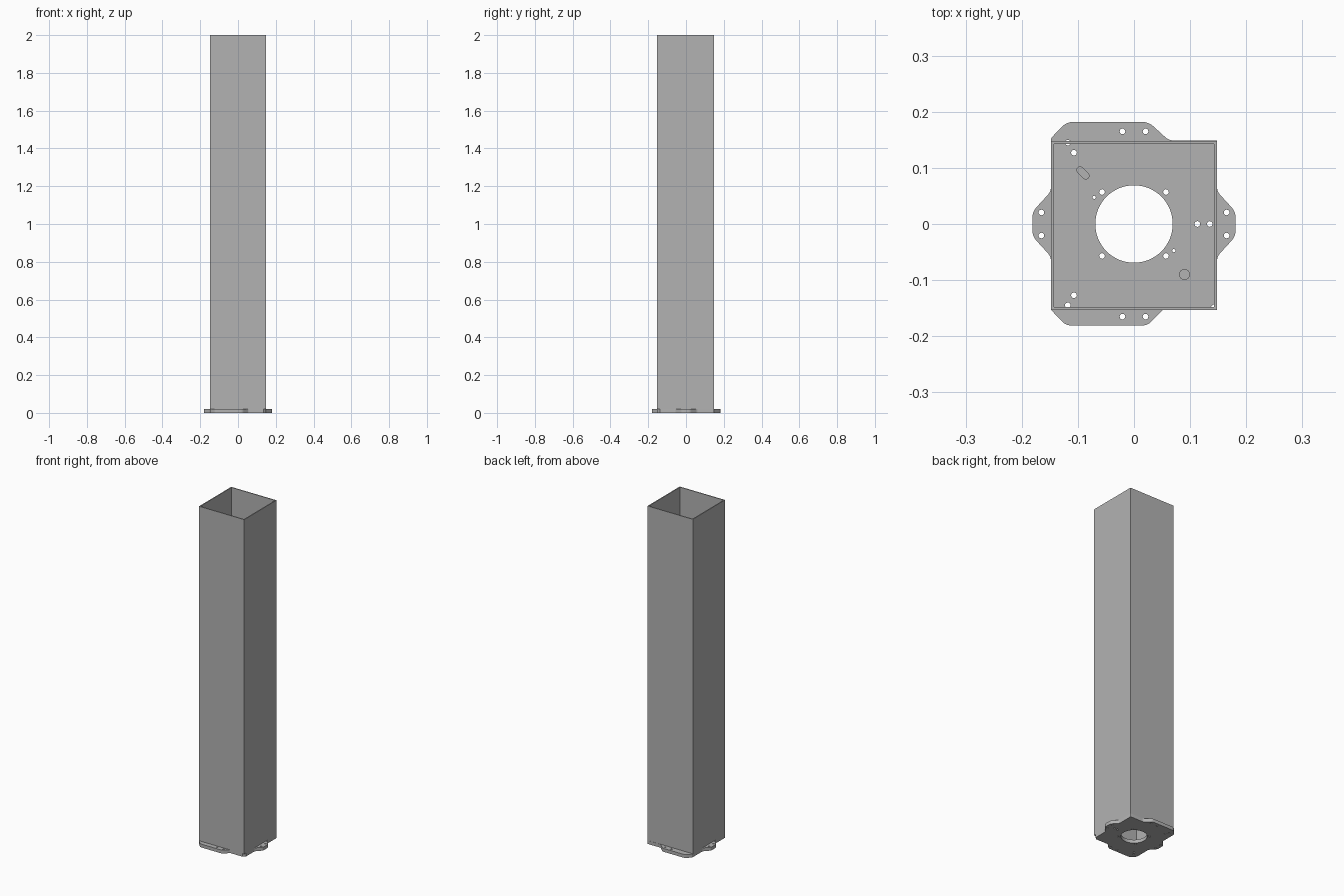
import bpy, bmesh, math
from mathutils import Vector

if "Cube" in bpy.data.objects:
    bpy.data.objects.remove(bpy.data.objects["Cube"])

steel = bpy.data.materials.new("grey steel")
steel.diffuse_color = (0.45, 0.45, 0.45, 1)
steel.use_nodes = True
steel.node_tree.nodes["Principled BSDF"].inputs["Base Color"].default_value = steel.diffuse_color


def finish(bm, name):
    bmesh.ops.recalc_face_normals(bm, faces=bm.faces)
    me = bpy.data.meshes.new(name)
    bm.to_mesh(me)
    bm.free()
    me.materials.append(steel)
    ob = bpy.data.objects.new(name, me)
    bpy.context.collection.objects.link(ob)
    return ob


def prism(bm, pts, z0, z1):
    """Extrude a closed 2D outline between two heights."""
    lo = [bm.verts.new((p[0], p[1], z0)) for p in pts]
    hi = [bm.verts.new((p[0], p[1], z1)) for p in pts]
    bm.faces.new(lo[::-1])
    bm.faces.new(hi)
    for i in range(len(pts)):
        j = (i + 1) % len(pts)
        bm.faces.new((lo[i], lo[j], hi[j], hi[i]))


def circle(x, y, r, n=20):
    return [(x + r * math.cos(2 * math.pi * i / n),
             y + r * math.sin(2 * math.pi * i / n)) for i in range(n)]


def slot(x, y, length, r, angle, n=8):
    """Rounded slot outline."""
    pts = []
    for end in (0, math.pi):
        cx = x + length / 2 * math.cos(angle + end)
        cy = y + length / 2 * math.sin(angle + end)
        for i in range(n + 1):
            a = angle + end - math.pi / 2 + math.pi * i / n
            pts.append((cx + r * math.cos(a), cy + r * math.sin(a)))
    return pts


def rounded(corners, n=4):
    """Round outline corners given as (x, y, setback)."""
    out = []
    for i, (x, y, d) in enumerate(corners):
        p = Vector((x, y))
        if d == 0:
            out.append(p)
            continue
        a = p + (Vector(corners[i - 1][:2]) - p).normalized() * d
        b = p + (Vector(corners[(i + 1) % len(corners)][:2]) - p).normalized() * d
        for k in range(n + 1):
            t = k / n
            out.append(a * (1 - t) ** 2 + p * 2 * t * (1 - t) + b * t * t)
    return out


# base plate with four mounting tabs
T = 0.02
outline = rounded([
    (-0.148, -0.153, 0.004), (-0.121, -0.181, 0.01), (0.024, -0.181, 0.01),
    (0.054, -0.15, 0.004), (0.134, -0.15, 0), (0.148, -0.138, 0),
    (0.148, -0.058, 0.008), (0.181, -0.022, 0.01), (0.181, 0.022, 0.01),
    (0.148, 0.058, 0.008), (0.148, 0.149, 0.002), (0.062, 0.149, 0.008),
    (0.026, 0.182, 0.012), (-0.12, 0.182, 0.012), (-0.148, 0.153, 0.004),
    (-0.148, 0.058, 0.008), (-0.181, 0.022, 0.01), (-0.181, -0.022, 0.01),
    (-0.148, -0.058, 0.008)])
bm = bmesh.new()
prism(bm, outline, 0, T)
plate = finish(bm, "base_plate")

# through holes and blind locating pockets
bm = bmesh.new()
prism(bm, circle(0, 0, 0.069, 64), -0.05, 0.05)
holes = [(0.113, 0), (0.135, 0)]
for s in (-1, 1):
    holes += [(-0.107, s * 0.127), (-0.118, s * 0.145)]
    for t in (-1, 1):
        holes += [(s * 0.057, t * 0.057), (s * 0.0205, t * 0.165), (s * 0.165, t * 0.0205)]
for x, y in holes:
    prism(bm, circle(x, y, 0.005), -0.05, 0.05)
for s in (-1, 1):
    prism(bm, circle(s * 0.071, -s * 0.0475, 0.003, 12), -0.05, 0.05)
prism(bm, circle(0.09, -0.09, 0.009, 24), T / 2, 0.05)
prism(bm, slot(-0.091, 0.091, 0.014, 0.006, -math.pi / 4), T / 2, 0.05)
cutter = finish(bm, "hole_cutter")
cutter.hide_render = True

mod = plate.modifiers.new("holes", 'BOOLEAN')
mod.operation = 'DIFFERENCE'
mod.solver = 'EXACT'
mod.object = cutter
bpy.context.view_layer.objects.active = plate
plate.select_set(True)
bpy.ops.object.modifier_apply(modifier=mod.name)
bpy.data.objects.remove(cutter)
bpy.ops.object.shade_smooth_by_angle(angle=math.radians(30))

# hollow square post standing on the plate, open at the top
bm = bmesh.new()


def ring(inset, z):
    x, y0, y1 = 0.148 - inset, -0.153 + inset, 0.148 - inset
    return [bm.verts.new(p) for p in ((-x, y0, z), (x, y0, z), (x, y1, z), (-x, y1, z))]


loops = [ring(0, T), ring(0, 2), ring(0.0055, 2), ring(0.0055, T)]
for k in range(4):
    a, b = loops[k], loops[(k + 1) % 4]
    for i in range(4):
        j = (i + 1) % 4
        bm.faces.new((a[i], a[j], b[j], b[i]))
finish(bm, "square_post")
